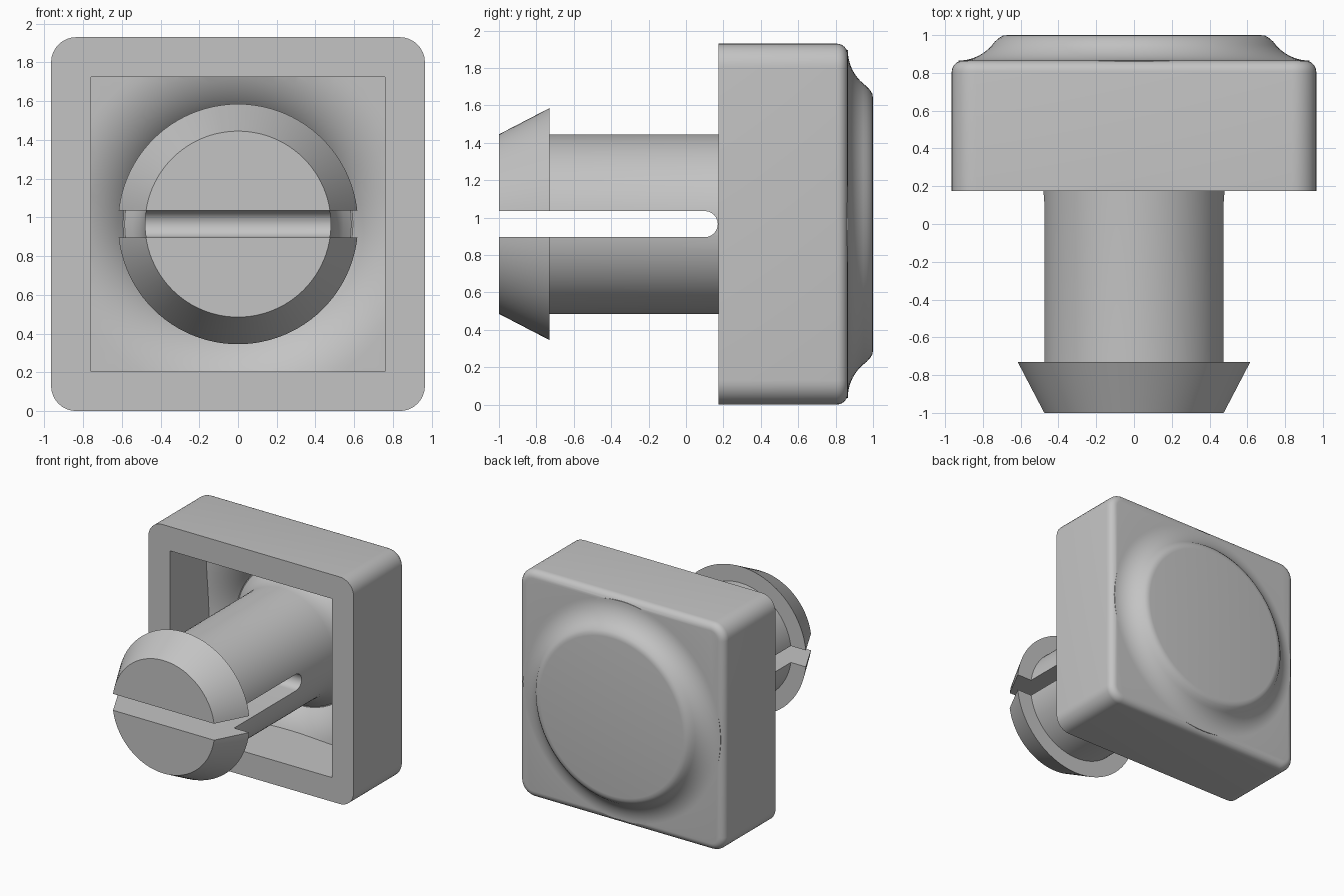
import bpy, bmesh, math
from mathutils import Matrix, Vector

if "Cube" in bpy.data.objects:
    bpy.data.objects.remove(bpy.data.objects["Cube"], do_unlink=True)

CZ = 0.965          # height of the central axis
HALF = 0.965        # half width of the head
FRONT, BACK = 0.175, 0.865

grey = bpy.data.materials.new("plain grey")
grey.use_nodes = True
colour = (0.55, 0.55, 0.55, 1)
grey.diffuse_color = colour
grey.node_tree.nodes["Principled BSDF"].inputs["Base Color"].default_value = colour


def finish(name, bm):
    bmesh.ops.recalc_face_normals(bm, faces=bm.faces)
    mesh = bpy.data.meshes.new(name)
    bm.to_mesh(mesh)
    bm.free()
    mesh.materials.append(grey)
    obj = bpy.data.objects.new(name, mesh)
    bpy.context.collection.objects.link(obj)
    return obj


def box(bm, half, y0, y1):
    m = Matrix.Translation((0, (y0 + y1) / 2, CZ)) @ Matrix.Diagonal((2 * half, y1 - y0, 2 * half, 1))
    bmesh.ops.create_cube(bm, size=1, matrix=m)


def lathe(name, profile, steps=96):
    """Revolve (radius, y) points around the central axis."""
    bm = bmesh.new()
    verts = [bm.verts.new((r, y, CZ)) for r, y in profile]
    edges = [bm.edges.new(pair) for pair in zip(verts, verts[1:])]
    bmesh.ops.spin(bm, geom=verts + edges, cent=(0, 0, CZ), axis=(0, 1, 0),
                   angle=2 * math.pi, steps=steps)
    bmesh.ops.remove_doubles(bm, verts=bm.verts, dist=0.0001)
    return finish(name, bm)


def arc(cx, cy, radius, end, n=10):
    """Concave flare, from flat at the outside to steep near the axis."""
    angles = [math.radians(end * i / n) for i in range(n + 1)]
    return [(cx - radius * math.sin(a), cy - radius * math.cos(a)) for a in angles]


def select(obj):
    bpy.ops.object.select_all(action='DESELECT')
    obj.select_set(True)
    bpy.context.view_layer.objects.active = obj


def boolean(obj, other, operation):
    select(obj)
    mod = obj.modifiers.new(operation, 'BOOLEAN')
    mod.operation, mod.solver, mod.object = operation, 'EXACT', other
    bpy.ops.object.modifier_apply(modifier=mod.name)
    bpy.data.objects.remove(other, do_unlink=True)


def smooth(obj):
    select(obj)
    bpy.ops.object.shade_smooth_by_angle(angle=math.radians(30))


# Square head with rounded corners and a softened back rim
bm = bmesh.new()
box(bm, HALF, FRONT, BACK)
corners = [e for e in bm.edges if abs(e.verts[0].co.y - e.verts[1].co.y) > 0.1]
bmesh.ops.bevel(bm, geom=corners, offset=0.13, segments=8, profile=0.5, affect='EDGES')
rim = [e for e in bm.edges if all(v.co.y > BACK - 0.001 for v in e.verts)]
bmesh.ops.bevel(bm, geom=rim, offset=0.06, segments=6, profile=0.5, affect='EDGES')
head = finish("square_head", bm)

# Raised round pad flaring out of the back
pad = lathe("raised_pad", [(0, 0.75), (0.93, 0.75)] + arc(0.93, 1.1, 0.235, 55)
            + [(0.715, 0.985), (0.695, 0.997), (0.67, 1.0), (0, 1.0)])
boolean(head, pad, 'UNION')

# Square cavity whose floor follows the flare of the pad
bm = bmesh.new()
box(bm, 0.76, 0.1, 0.95)
cavity = finish("cavity_cutter", bm)
bowl = lathe("bowl_cutter", [(0, 0), (1.3, 0), (1.3, 0.66)] + arc(0.93, 1.1, 0.44, 50)
             + [(0, 0.818)])
boolean(cavity, bowl, 'INTERSECT')
boolean(head, cavity, 'DIFFERENCE')
smooth(head)

# Barbed pin with a flared root
pin = lathe("barbed_pin", [(0, -1), (0.48, -1), (0.62, -0.73), (0.48, -0.73), (0.48, 0.6),
                           (0.487, 0.67), (0.51, 0.735), (0.545, 0.785), (0.595, 0.825),
                           (0.595, 0.88), (0, 0.88)])

# Slot with a rounded end, cut across the pin
W = 0.07
bm = bmesh.new()
outline = [(-1.2, -W), (-1.2, W)]
for i in range(13):
    a = math.pi / 2 - math.pi * i / 12
    outline.append((0.1 + W * math.cos(a), W * math.sin(a)))
face = bm.faces.new([bm.verts.new((-0.8, y, CZ + z)) for y, z in outline])
side = bmesh.ops.extrude_face_region(bm, geom=[face])
moved = [g for g in side["geom"] if isinstance(g, bmesh.types.BMVert)]
bmesh.ops.translate(bm, verts=moved, vec=Vector((1.6, 0, 0)))
boolean(pin, finish("slot_cutter", bm), 'DIFFERENCE')
smooth(pin)
